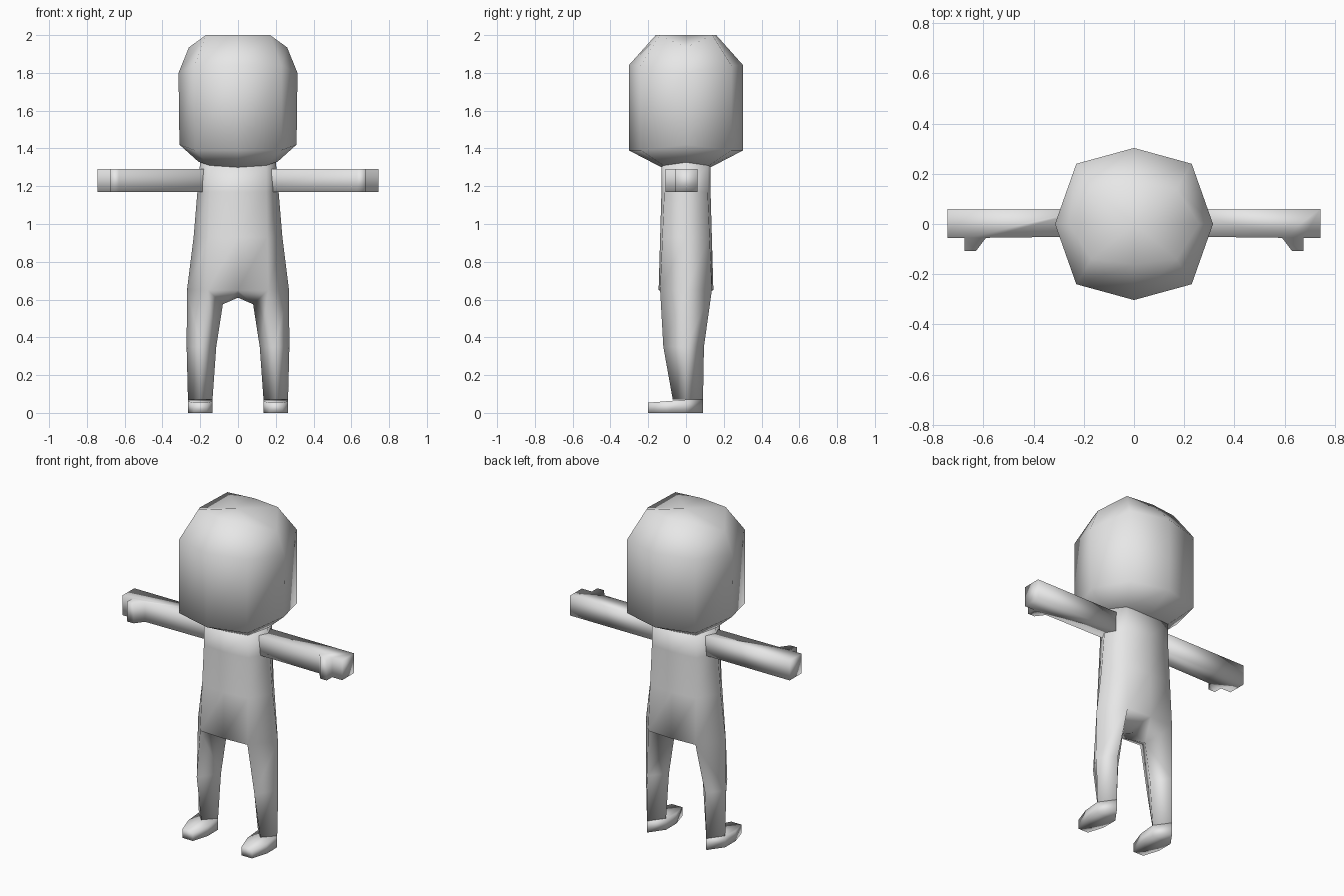
import bpy, bmesh

old = bpy.data.objects.get("Cube")
if old:
    bpy.data.objects.remove(old, do_unlink=True)

grey = bpy.data.materials.new("plain_grey")
grey.use_nodes = True
grey.diffuse_color = (0.8, 0.8, 0.8, 1)
grey.node_tree.nodes["Principled BSDF"].inputs["Base Color"].default_value = (0.8, 0.8, 0.8, 1)


def finish(name, bm):
    """Weld, orient and smooth a mesh, then link it."""
    bmesh.ops.remove_doubles(bm, verts=bm.verts, dist=0.0005)
    bmesh.ops.recalc_face_normals(bm, faces=bm.faces)
    for f in bm.faces:
        f.smooth = True
    me = bpy.data.meshes.new(name)
    bm.to_mesh(me)
    bm.free()
    me.materials.append(grey)
    ob = bpy.data.objects.new(name, me)
    bpy.context.collection.objects.link(ob)


def face(bm, pts):
    return bm.faces.new([bm.verts.new(p) for p in pts])


def skin(bm, rings, closed=True):
    """Join consecutive rings with quads."""
    for a, b in zip(rings, rings[1:]):
        n = len(a)
        for i in range(n if closed else n - 1):
            j = (i + 1) % n
            face(bm, (a[i], a[j], b[j], b[i]))


def octagon(mid, corner, side):
    """Eight points from the front-middle, corner and side points."""
    (my, mz), (cx, cy, cz), (sx, sz) = mid, corner, side
    return [(0, -my, mz), (cx, -cy, cz), (sx, 0, sz), (cx, cy, cz),
            (0, my, mz), (-cx, cy, cz), (-sx, 0, sz), (-cx, -cy, cz)]


# Head
head_rings = [
    octagon((0.13, 1.30), (0.15, 0.12, 1.31), (0.21, 1.33)),
    octagon((0.303, 1.39), (0.23, 0.24, 1.39), (0.31, 1.42)),
    octagon((0.303, 1.84), (0.23, 0.24, 1.84), (0.315, 1.80)),
    octagon((0.16, 2.0), (0.17, 0.14, 2.0), (0.26, 1.935)),
]
bm = bmesh.new()
skin(bm, head_rings)
top, low = head_rings[-1], head_rings[0]
for i in range(8):
    face(bm, (top[i], top[(i + 1) % 8], (0, 0, 2.0)))
face(bm, low)
finish("head", bm)

# Torso and legs as one welded skin
hem = octagon((0.145, 0.65), (0.16, 0.137, 0.65), (0.27, 0.65))
torso_rings = [
    hem,
    octagon((0.137, 0.93), (0.155, 0.125, 0.93), (0.235, 0.93)),
    octagon((0.13, 1.17), (0.15, 0.115, 1.17), (0.215, 1.17)),
    octagon((0.13, 1.31), (0.15, 0.115, 1.31), (0.20, 1.33)),
]
bm = bmesh.new()
skin(bm, torso_rings)
face(bm, torso_rings[-1])


def diamond(s, z, outer, mid, inner, front, back):
    return [(s * outer, 0, z), (s * mid, front, z), (s * inner, 0, z), (s * mid, back, z)]


crotch = (0, 0, 0.61)
for s in (1, -1):
    hip = diamond(s, 0.65, 0.27, 0.16, 0.08, -0.137, 0.137)
    hip[2] = (s * 0.08, 0, 0.575)
    shin = diamond(s, 0.07, 0.265, 0.2, 0.135, -0.07, 0.09)
    knee = diamond(s, 0.35, 0.272, 0.195, 0.115, -0.12, 0.095)
    skin(bm, [hip, knee, shin])
    face(bm, shin)
    for mid, corner in ((hem[0], hip[1]), (hem[4], hip[3])):
        face(bm, (mid, corner, hip[2], crotch))
finish("torso_and_legs", bm)


def prism(name, outline, z0, z1):
    """Extrude a plan outline; z1 gives the top height for each y."""
    b = bmesh.new()
    lower = [(x, y, z0) for x, y in outline]
    upper = [(x, y, z1(y)) for x, y in outline]
    skin(b, [lower, upper])
    face(b, lower)
    face(b, upper)
    finish(name, b)


# Arms with thumbs, and feet
arm = [(0.17, -0.05), (0.59, -0.055), (0.63, -0.108), (0.675, -0.108),
       (0.675, -0.055), (0.743, -0.055), (0.743, 0.06), (0.17, 0.06)]
foot = [(0.2, 0.09), (0.135, 0), (0.135, -0.1), (0.165, -0.2),
        (0.235, -0.2), (0.265, -0.1), (0.265, 0)]
for s, label in ((1, "left"), (-1, "right")):
    prism(label + "_arm", [(s * x, y) for x, y in arm], 1.17, lambda y: 1.29)
    prism(label + "_foot", [(s * x, y) for x, y in foot], 0,
          lambda y: 0.07 + min(0, y) * 0.08)
